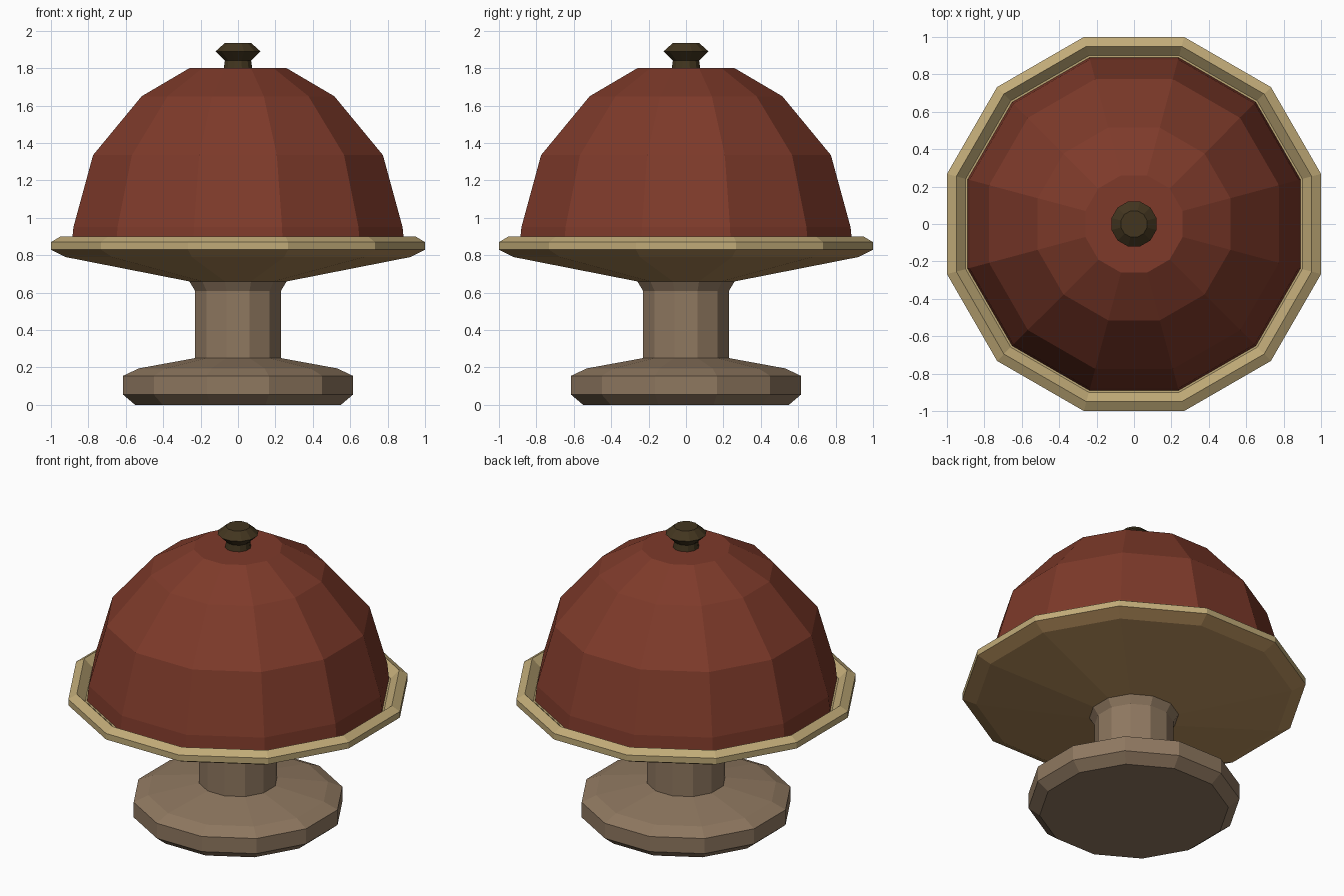
import bpy
import bmesh
import math

cube = bpy.data.objects.get("Cube")
if cube:
    bpy.data.objects.remove(cube, do_unlink=True)


def material(name, hex_code):
    """Flat material from an sRGB hex string, converted to linear."""
    srgb = [int(hex_code[i:i + 2], 16) / 255 for i in (0, 2, 4)]
    colour = [((c + 0.055) / 1.055) ** 2.4 for c in srgb] + [1]
    mat = bpy.data.materials.new(name)
    mat.use_nodes = True
    mat.diffuse_color = colour
    mat.node_tree.nodes["Principled BSDF"].inputs["Base Color"].default_value = colour
    return mat


def lathe(name, profile, mats, sides=12, rule=None):
    """Turn (half width, height) points, with flat sides facing the axes."""
    bm = bmesh.new()
    rings = []
    for half_width, z in profile:
        r = half_width / math.cos(math.pi / sides)
        angles = [(k + 0.5) * math.tau / sides for k in range(sides)]
        rings.append([bm.verts.new((r * math.cos(a), r * math.sin(a), z)) for a in angles])
    for low, high in zip(rings, rings[1:]):
        for k in range(sides):
            n = (k + 1) % sides
            bm.faces.new((low[k], low[n], high[n], high[k]))
    bm.faces.new(rings[0][::-1])
    bm.faces.new(rings[-1])
    bmesh.ops.recalc_face_normals(bm, faces=bm.faces)
    if rule:
        for face in bm.faces:
            face.material_index = rule(face)
    mesh = bpy.data.meshes.new(name)
    bm.to_mesh(mesh)
    bm.free()
    for mat in mats:
        mesh.materials.append(mat)
    obj = bpy.data.objects.new(name, mesh)
    bpy.context.collection.objects.link(obj)
    return obj


taupe = material("taupe", "8F7860")
tan = material("tan", "C1AB78")
brown = material("brown", "B68F5C")
red = material("brick red", "7E3A2A")
dark = material("dark bronze", "42351F")

# Foot and column
lathe("pedestal", [(0.55, 0), (0.615, 0.055), (0.615, 0.155), (0.53, 0.195),
                   (0.23, 0.25), (0.23, 0.61), (0.26, 0.66)], [taupe])

# Plate with a raised rim and a darker underside
lathe("plate", [(0.26, 0.66), (0.92, 0.79), (1, 0.83), (1, 0.87), (0.95, 0.9),
                (0.9, 0.85), (0.3, 0.845)], [tan, brown],
      rule=lambda f: 1 if f.normal.z < -0.3 else 0)

# Domed cover
lathe("dome_cover", [(0.89, 0.847), (0.88, 0.95), (0.775, 1.335),
                     (0.515, 1.65), (0.26, 1.8)], [red])

# Handle on top of the cover
lathe("knob", [(0.077, 1.795), (0.07, 1.84), (0.12, 1.89), (0.07, 1.935)], [dark])
